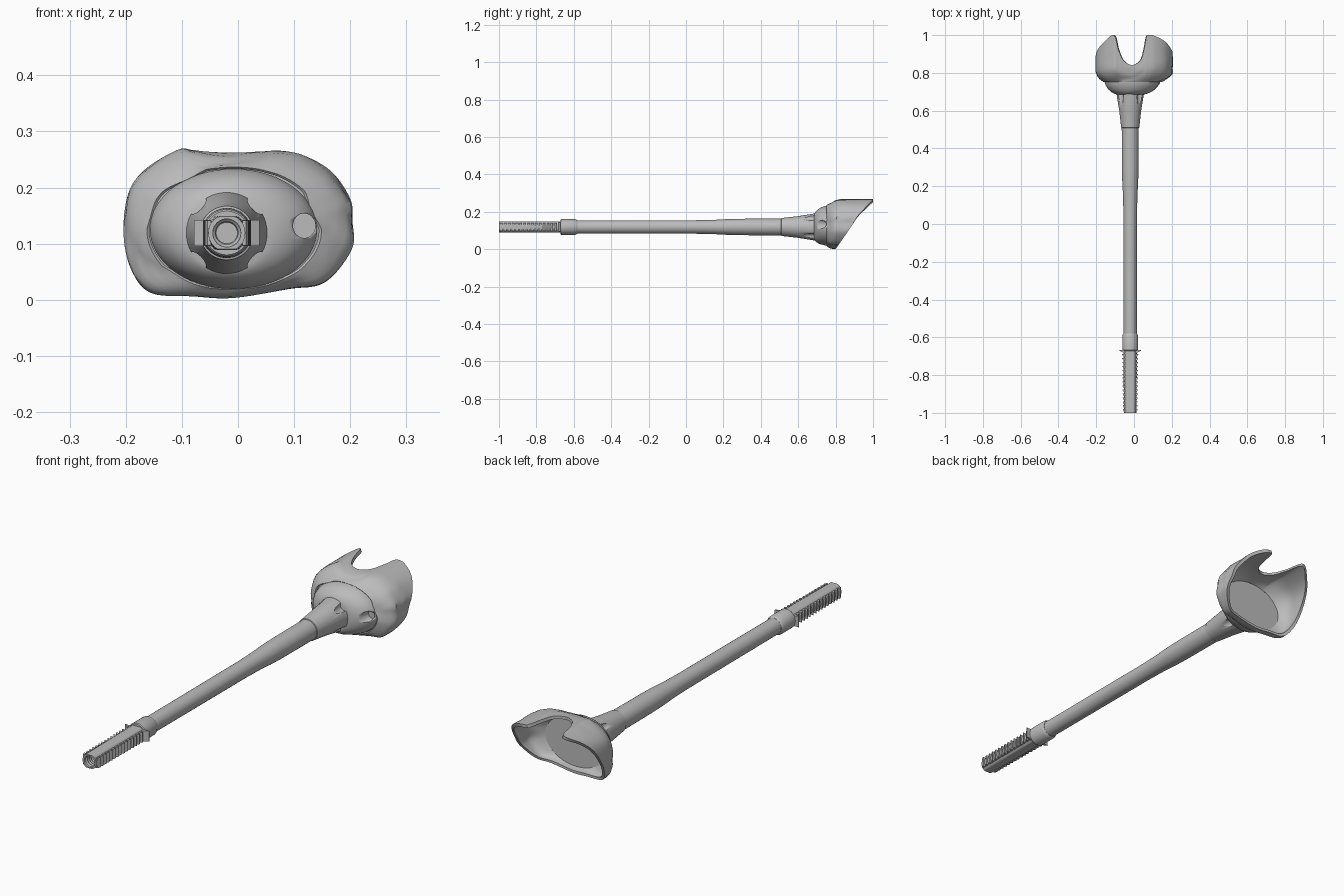
import bpy, bmesh, math
from mathutils import Vector

if "Cube" in bpy.data.objects:
    bpy.data.objects.remove(bpy.data.objects["Cube"])

AX, AZ = -0.02, 0.119          # long axis of the rod
grey = bpy.data.materials.new("grey")
grey.diffuse_color = (0.5, 0.5, 0.5, 1)
grey.use_nodes = True
grey.node_tree.nodes["Principled BSDF"].inputs["Base Color"].default_value = grey.diffuse_color


def finish(name, bm, angle=35):
    bmesh.ops.recalc_face_normals(bm, faces=bm.faces)
    me = bpy.data.meshes.new(name)
    bm.to_mesh(me)
    bm.free()
    ob = bpy.data.objects.new(name, me)
    bpy.context.collection.objects.link(ob)
    me.materials.append(grey)
    bpy.ops.object.select_all(action='DESELECT')
    ob.select_set(True)
    bpy.context.view_layer.objects.active = ob
    bpy.ops.object.shade_smooth_by_angle(angle=math.radians(angle))
    return ob


def loft(name, rings, caps=True, angle=35):
    """Skin a list of equal-length closed rings."""
    bm = bmesh.new()
    vs = [[bm.verts.new(p) for p in r] for r in rings]
    n = len(vs[0])
    for a, b in zip(vs, vs[1:]):
        for i in range(n):
            j = (i + 1) % n
            bm.faces.new((a[i], a[j], b[j], b[i]))
    if caps:
        bm.faces.new(vs[0])
        bm.faces.new(vs[-1])
    return finish(name, bm, angle)


def circle(y, r, n=48, flat=9.0):
    out = []
    for i in range(n):
        a = 2 * math.pi * i / n
        z = max(-flat, min(flat, r * math.sin(a)))
        out.append((AX + r * math.cos(a), y, AZ + z))
    return out


def ellipse(y, cx, cz, a, b, n):
    return [(cx + a * math.cos(t), y, cz + b * math.sin(t))
            for t in (2 * math.pi * i / n for i in range(n))]


def cut(target, cutter):
    cutter.hide_render = True
    cutter.hide_viewport = True
    m = target.modifiers.new("cut", 'BOOLEAN')
    m.operation = 'DIFFERENCE'
    m.solver = 'EXACT'
    m.object = cutter


# Rod parts
loft("shaft", [circle(y, r) for y, r in
     [(-0.6, .035), (0.05, .036), (.15, .038), (.22, .042), (.3, .044), (.53, .045)]])
loft("collar", [circle(y, r) for y, r in
     [(-.672, .039), (-.668, .042), (-.592, .042), (-.585, .039), (-.58, .036)]])

# Hollow threaded tip with flattened top and bottom
tip = [circle(-.665, .036, flat=.03), circle(-1, .033, flat=.029), circle(-1, .025),
       circle(-.99, .025)]
for k in range(8):             # inner thread
    tip += [circle(-.985 + k * .012, .020), circle(-.979 + k * .012, .023)]
tip += [circle(-.88, .019)]
loft("toothed_tip", tip)

# Ratchet teeth on both sides of the tip
bm = bmesh.new()
for side in (-1, 1):
    for k in range(16):
        y = -.985 + k * .0208
        out = .039 + .004 * k / 15
        h = .022
        if k == 15:
            out, h = .058, .023
        pts = [(.028, y - .009), (.034, y - .009), (out, y + .002), (out, y + .005), (.028, y + .005)]
        lo = [bm.verts.new((AX + side * px, py, AZ - h)) for px, py in pts]
        hi = [bm.verts.new((AX + side * px, py, AZ + h)) for px, py in pts]
        bm.faces.new(lo)
        bm.faces.new(hi)
        for i in range(5):
            j = (i + 1) % 5
            bm.faces.new((lo[i], lo[j], hi[j], hi[i]))
finish("side_teeth", bm, 20)

# Flared sleeve with four pointed flutes
sleeve = loft("sleeve", [circle(y, r) for y, r in
              [(.508, .043), (.51, .048), (.60, .058), (.692, .073), (.70, .073)]])
bm = bmesh.new()
for k in range(4):
    a = math.pi / 4 + k * math.pi / 2
    g = bmesh.ops.create_uvsphere(bm, u_segments=20, v_segments=12, radius=1)
    for v in g['verts']:
        v.co = Vector((AX + .080 * math.cos(a) + v.co.x * .021, .69 + v.co.y * .09,
                       AZ + .076 * math.sin(a) + v.co.z * .021))
cut(sleeve, finish("flute_cutter", bm))

# Domed backing with a flat rear face and a peg hole
N = 80
CX, CZ, A, B = -.008, .126, .149, .107
dome_rings = []
for y, f in [(.685, 0), (.69, .22), (.70, .48), (.715, .72), (.735, .9), (.755, 1), (.772, 1)]:
    dome_rings.append(ellipse(y, AX + (CX - AX) * f, AZ + (CZ - AZ) * f,
                              .070 + (A - .070) * f, .068 + (B - .068) * f, N))
dome = loft("dome", dome_rings)
bm = bmesh.new()
for r, y0, y1 in [(.020, .66, .762)]:
    lo = [bm.verts.new(p) for p in ellipse(y0, .118, .132, r, r * 1.1, 24)]
    hi = [bm.verts.new(p) for p in ellipse(y1, .118, .132, r, r * 1.1, 24)]
    bm.faces.new(lo)
    bm.faces.new(hi)
    for i in range(24):
        j = (i + 1) % 24
        bm.faces.new((lo[i], lo[j], hi[j], hi[i]))
cut(dome, finish("peg_hole_cutter", bm))

# Irregular cup: outline x, z and rim depth y, counter-clockwise
OUT = [(.204, .14, .895), (.2, .18, .92), (.166, .229, .965), (.115, .258, .993),
       (.072, .266, 1.0), (.055, .265, .93), (.035, .264, .868), (-.01, .262, .842),
       (-.055, .264, .865), (-.082, .267, .92), (-.108, .267, 1.0), (-.166, .232, .955),
       (-.196, .188, .915), (-.204, .116, .87), (-.19, .053, .835), (-.155, .012, .808),
       (-.08, .006, .803), (-.01, .003, .80), (.09, .019, .803), (.155, .031, .82),
       (.203, .09, .862)]
PTS = [Vector((x, y, z)) for x, z, y in OUT]


def spline(u):
    i = int(u)
    t = u - i
    n = len(PTS)
    p0, p1, p2, p3 = (PTS[(i + k) % n] for k in (-1, 0, 1, 2))
    return 0.5 * (2 * p1 + (p2 - p0) * t + (2 * p0 - 5 * p1 + 4 * p2 - p3) * t * t
                  + (3 * p1 - p0 - 3 * p2 + p3) * t ** 3)


SUB = 6
M = len(PTS) * SUB
rims = [spline(i / SUB) for i in range(M)]


def cup_ring(t, inner):
    ring = []
    for r in rims:
        ang = math.atan2((r.z - CZ) / B, (r.x - CX) / A)
        ex, ez = CX + A * math.cos(ang), CZ + B * math.sin(ang)
        y0 = .772 if inner else .752
        y = y0 + (min(r.y, 1.0) - y0) * t
        reach = .03 + .055 * max(r.z, 0) / .27
        s = min((y - y0) / reach, 1)
        f = 1 - (1 - s) ** 2
        if not inner:
            f = .12 + .88 * f
            # gentle hammered unevenness, fading at the rim
            f -= .16 * (1 - t) * max(0, math.sin(5 * ang + 14 * t) * math.sin(2 * ang + 1))
        ox, oz = r.x, r.z
        if inner:
            ox, oz = CX + (r.x - CX) * .935, CZ + (r.z - CZ) * .91
        ring.append((ex + (ox - ex) * f, y, max(ez + (oz - ez) * f, 0)))
    return ring


STEPS = [0, .06, .13, .22, .33, .45, .6, .75, .9, 1]
base = [(CX + (x - CX) * .97, y + .004, CZ + (z - CZ) * .97) for x, y, z in cup_ring(0, False)]
loft("cup", [base] + [cup_ring(t, False) for t in STEPS]
     + [cup_ring(t, True) for t in reversed(STEPS)], caps=False, angle=40)
